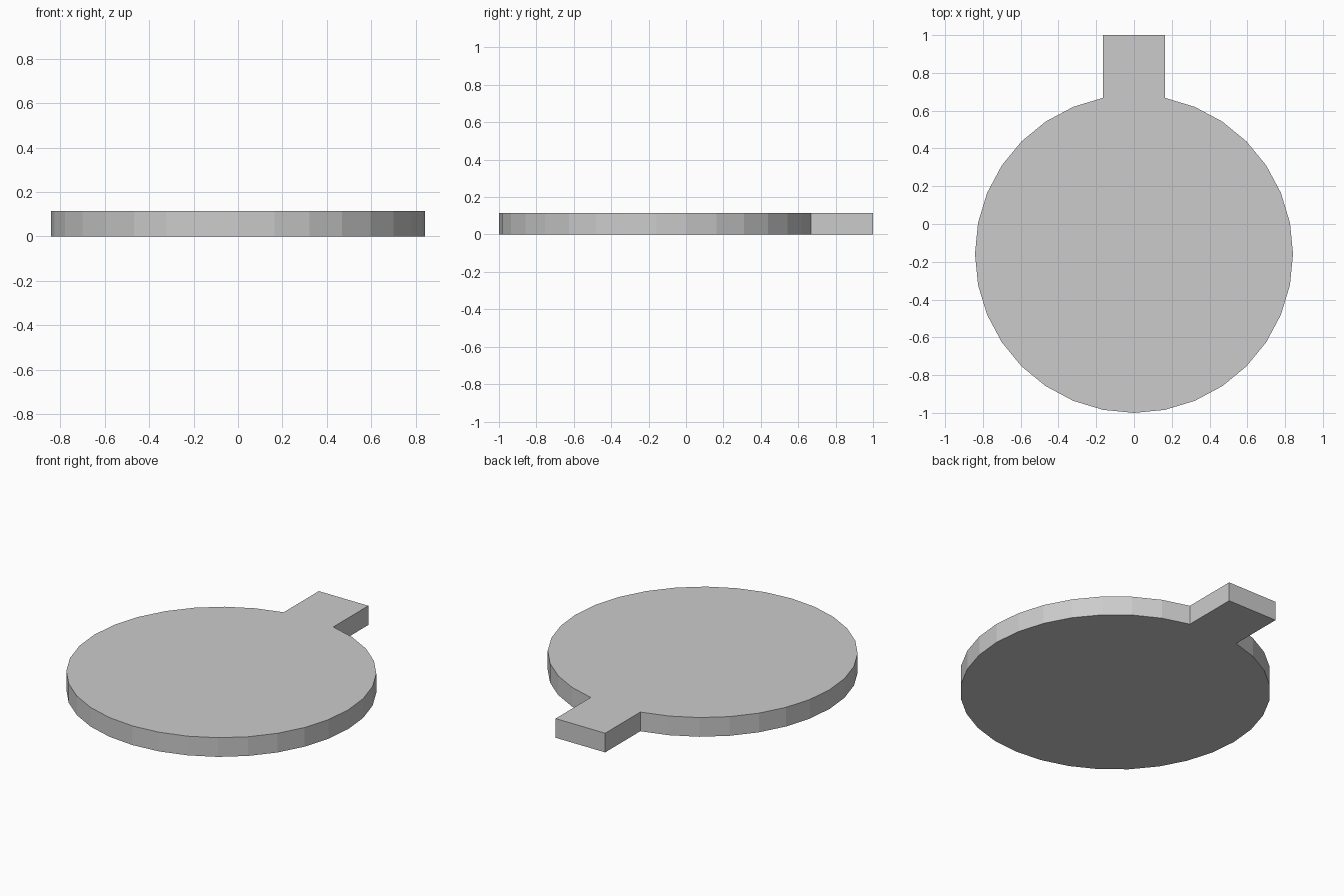
import bpy, bmesh
from math import sin, cos, tau

if "Cube" in bpy.data.objects:
    bpy.data.objects.remove(bpy.data.objects["Cube"])

SIDES, R, CY, H = 32, 0.842, -0.158, 0.115

# Outline: 32-sided disc whose top vertex is replaced by the square tab
outline = [(R * sin(tau * i / SIDES), CY + R * cos(tau * i / SIDES)) for i in range(1, SIDES)]
tab_x = outline[0][0]
outline += [(-tab_x, 1.0), (tab_x, 1.0)]

# Extrude the outline into a flat plate
bm = bmesh.new()
base = bm.faces.new([bm.verts.new((x, y, 0)) for x, y in outline])
ext = bmesh.ops.extrude_face_region(bm, geom=[base], use_keep_orig=True)
top = [v for v in ext["geom"] if isinstance(v, bmesh.types.BMVert)]
bmesh.ops.translate(bm, verts=top, vec=(0, 0, H))
bmesh.ops.recalc_face_normals(bm, faces=bm.faces[:])

mesh = bpy.data.meshes.new("tabbed_disc")
bm.to_mesh(mesh)
bm.free()
bpy.context.collection.objects.link(bpy.data.objects.new("tabbed_disc", mesh))
